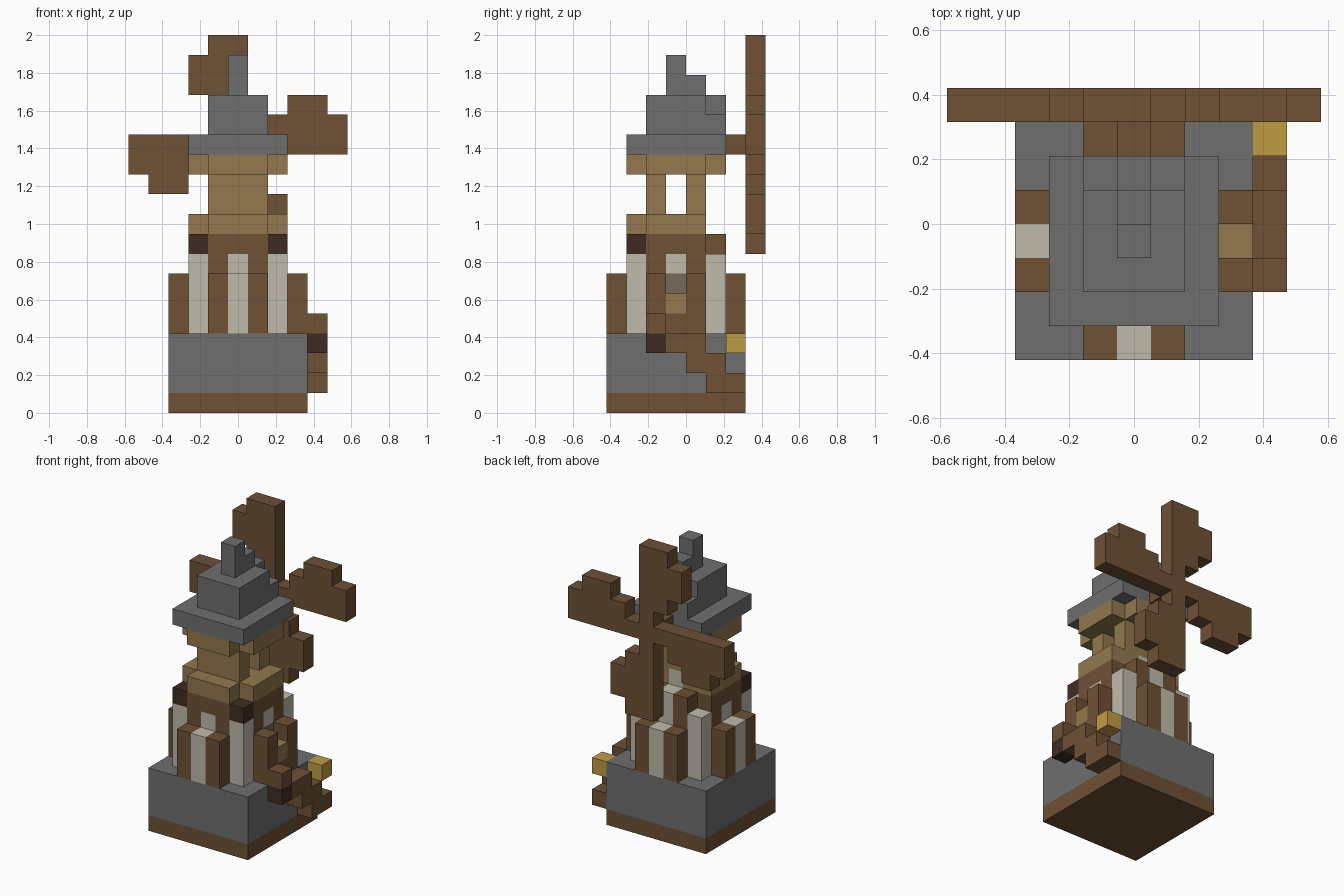
import bpy
import bmesh
from mathutils import Matrix, Vector

if "Cube" in bpy.data.objects:
    bpy.data.objects.remove(bpy.data.objects["Cube"], do_unlink=True)

UNIT = 2 / 19                      # edge of one building block
ORIGIN = Vector((5.5, 4, 0))       # block coordinates of the model centre


def material(name, hex_code):
    channels = [int(hex_code[i:i + 2], 16) / 255 for i in (0, 2, 4)]
    linear = [c / 12.92 if c < 0.04045 else ((c + 0.055) / 1.055) ** 2.4 for c in channels]
    mat = bpy.data.materials.new(name)
    mat.use_nodes = True
    mat.diffuse_color = (*linear, 1)
    shader = next(n for n in mat.node_tree.nodes if n.type == 'BSDF_PRINCIPLED')
    shader.inputs["Base Color"].default_value = (*linear, 1)
    shader.inputs["Roughness"].default_value = 0.9
    return mat


STONE = material("grey stone", "6f6f6f")
WOOD = material("brown wood", "6e5135")
TAN = material("tan planks", "93784d")
WHITE = material("white plaster", "bfbbab")
DARK = material("dark wood", "402b23")
GOLD = material("gold", "c09c44")
TAUPE = material("taupe glass", "766a5a")


def blocks(name, mat, *boxes):
    """One object made of boxes, each given as low and high block corners."""
    bm = bmesh.new()
    for low, high in boxes:
        a, b = Vector(low), Vector(high)
        place = Matrix.Translation(((a + b) / 2 - ORIGIN) * UNIT)
        bmesh.ops.create_cube(bm, size=1, matrix=place @ Matrix.Diagonal((*((b - a) * UNIT), 1)))
    mesh = bpy.data.meshes.new(name)
    bm.to_mesh(mesh)
    bm.free()
    mesh.materials.append(mat)
    obj = bpy.data.objects.new(name, mesh)
    bpy.context.collection.objects.link(obj)
    return obj


def column(i, j, bottom, top):
    return (i, j, bottom), (i + 1, j + 1, top)


# Base
blocks("base_floor", WOOD, ((2, 0, 0), (9, 7, 1)))
blocks("base_wall", STONE, ((2, 0, 1), (9, 7, 4)))

# Lower tower: white corner posts, timber walls with a plaster strip in each
corners = [(i, j) for i in (3, 7) for j in (1, 5)]
blocks("corner_posts", WHITE, *[column(i, j, 4, 8) for i, j in corners])
blocks("post_caps", DARK, *[column(i, 1, 8, 9) for i in (3, 7)])
blocks("wall_timbers", WOOD,
       *[column(i, j, 4, 9) for i in (4, 6) for j in (1, 5)],
       *[column(i, j, 4, 9) for i in (3, 7) for j in (2, 4)],
       *[column(i, j, 8, 9) for i, j in ((5, 1), (3, 3), (7, 3))],
       column(7, 3, 4, 6))
blocks("wall_panels", WHITE, column(5, 1, 4, 8), column(3, 3, 4, 8),
       column(7, 3, 7, 8), column(5, 5, 4, 9))
blocks("door_window", TAUPE, column(7, 3, 6, 7))
blocks("upper_floor", WOOD, ((4, 2, 8), (7, 5, 9)))

# Outer buttress frames on all four sides
blocks("frame_timbers", WOOD,
       *[column(i, j, 4, 7) for i in (4, 6) for j in (0, 6)],
       *[column(i, j, 4, 7) for i in (2, 8) for j in (2, 4)],
       column(8, 3, 4, 5))
blocks("frame_panels", WHITE, *[column(i, j, 4, 7) for i, j in ((5, 0), (5, 6), (2, 3))])
blocks("door", TAN, column(8, 3, 5, 6))

# Side stairs with a lantern
blocks("stairs", WOOD, ((9, 3, 3), (10, 5, 4)), ((9, 4, 2), (10, 6, 3)),
       ((9, 5, 1), (10, 7, 2)), column(9, 2, 4, 5))
blocks("stair_bracket", DARK, column(9, 2, 3, 4))
blocks("lantern", GOLD, column(9, 6, 3, 4))

# Upper tower: open gallery between two cross-shaped bands
blocks("gallery_floor", TAN, ((4, 1, 9), (7, 4, 10)), column(4, 4, 9, 10), column(6, 4, 9, 10),
       *[((i, 2, 9), (i + 1, 5, 10)) for i in (3, 7)])
blocks("gallery_panel", WHITE, column(5, 4, 9, 10))
blocks("gallery_walls", TAN, *[((4, j, 10), (7, j + 1, 12)) for j in (2, 4)])
blocks("gallery_top", TAN, ((4, 1, 12), (7, 6, 13)),
       *[((i, 2, 12), (i + 1, 5, 13)) for i in (3, 7)])

# Stepped roof
blocks("roof_eaves", STONE, ((3, 1, 13), (8, 6, 14)))
blocks("roof_cap", STONE, ((4, 2, 14), (7, 5, 16)), ((4, 5, 14), (7, 6, 15)), column(5, 5, 15, 16))
blocks("roof_spire", STONE, column(5, 3, 16, 18), column(5, 4, 16, 17))

# Four sails: one pattern of (sideways, outward) cells turned about the hub
blocks("sail_hub", WOOD, ((5, 6, 13), (6, 8, 14)))
pattern = [((0, 1), (0, 5)), ((-1, 2), (-1, 5)), ((-2, 3), (-2, 4))]
for side in ("top", "right", "bottom", "left"):
    cells = []
    for ends in pattern:
        xs, zs = zip(*ends)
        cells.append(((5 + min(xs), 7, 13 + min(zs)), (6 + max(xs), 8, 14 + max(zs))))
    blocks(side + "_sail", WOOD, *cells)
    pattern = [tuple((z, -x) for x, z in ends) for ends in pattern]
